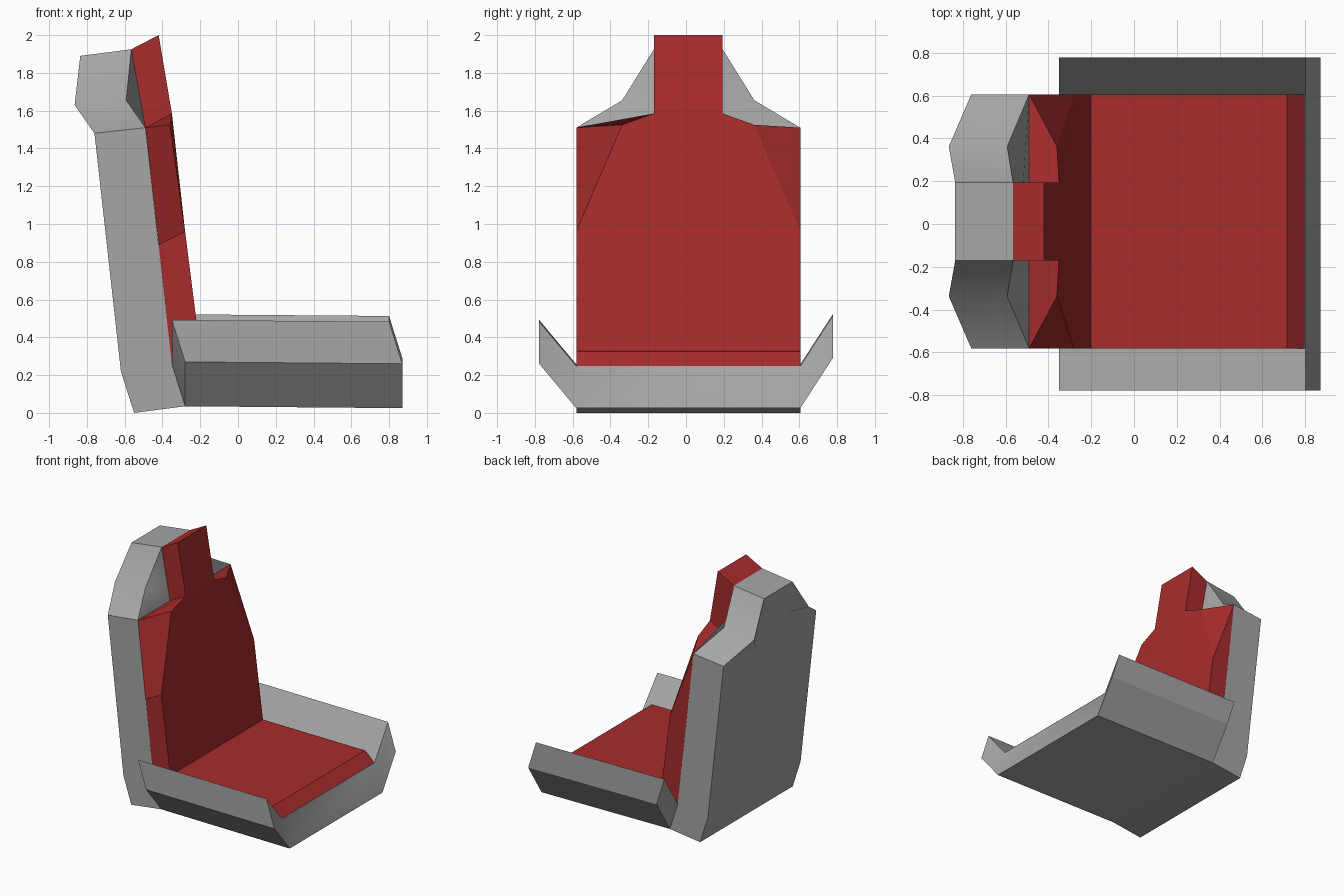
import bpy, bmesh
from math import radians

if "Cube" in bpy.data.objects:
    bpy.data.objects.remove(bpy.data.objects["Cube"])

CY = 0.012  # centre line of the backrest


def material(name, color):
    m = bpy.data.materials.new(name)
    m.diffuse_color = (*color, 1)
    m.use_nodes = True
    m.node_tree.nodes["Principled BSDF"].inputs["Base Color"].default_value = m.diffuse_color
    return m


red = material("red_fabric", (0.39, 0.025, 0.025))
grey = material("grey_shell", (0.38, 0.38, 0.38))


def loft(name, rings, mat, smooth=False, split=None):
    """Skin a stack of equal-length closed rings and cap both ends."""
    bm = bmesh.new()
    rows = [[bm.verts.new(p) for p in r] for r in rings]
    n = len(rows[0])
    for k, (a, b) in enumerate(zip(rows, rows[1:])):
        for i in range(n):
            j = (i + 1) % n
            if (k, i) == split:  # fixed fold across one bent panel
                bm.faces.new((a[i], a[j], b[i]))
                bm.faces.new((a[j], b[j], b[i]))
            else:
                bm.faces.new((a[i], a[j], b[j], b[i]))
    for r in (rows[0], rows[-1]):
        if n == 8:
            for q in (r[:4], r[4:], (r[3], r[4], r[7], r[0])):
                bm.faces.new(q)
        else:
            bm.faces.new(r)
    bmesh.ops.remove_doubles(bm, verts=bm.verts, dist=0.0005)
    bmesh.ops.recalc_face_normals(bm, faces=bm.faces)
    me = bpy.data.meshes.new(name)
    bm.to_mesh(me)
    bm.free()
    ob = bpy.data.objects.new(name, me)
    bpy.context.collection.objects.link(ob)
    me.materials.append(mat)
    if smooth:
        me.shade_smooth()
        me.set_sharp_from_angle(angle=radians(32))
    return ob


def mirrored(half):
    """Close a half ring of (x, half width, z) across the centre line."""
    return ([(x, CY + w, z) for x, w, z in half] +
            [(x, CY - w, z) for x, w, z in reversed(half)])


def extruded(profile, y0, y1):
    return [[(x, y, z) for x, z in profile] for y in (y0, y1)]


W, M, N = 0.593, 0.35, 0.182  # half widths: body, shoulder, neck

# Backrest shell: rear neck, rear outer, front outer, front neck per level
shell = [
    [(-.55, N, 0), (-.55, W, 0), (-.28, W, .035), (-.28, N, .035)],
    [(-.62, N, .22), (-.62, W, .22), (-.35, W, .26), (-.35, N, .26)],
    [(-.76, N, 1.48), (-.76, W, 1.48), (-.49, W, 1.51), (-.49, N, 1.51)],
    [(-.786, N, 1.63), (-.865, M, 1.63), (-.592, M, 1.655), (-.517, N, 1.66)],
    [(-.835, N, 1.89), (-.835, N, 1.89), (-.565, N, 1.925), (-.565, N, 1.925)],
]
loft("backrest_shell", [mirrored(h) for h in shell], grey, smooth=True)

# Backrest cushion with tapered shoulders
pad = [
    [(-.35, N, .26), (-.35, W, .26), (-.19, W, .25), (-.19, N, .25)],
    [(-.42, N, .89), (-.42, W, .89), (-.28, W, .96), (-.28, N, .96)],
    [(-.49, N, 1.51), (-.49, W, 1.51), (-.36, M, 1.525), (-.35, N, 1.585)],
]
loft("backrest_cushion", [mirrored(h) for h in pad], red, split=(1, 1))

# Headrest cushion
loft("headrest_cushion", extruded(
    [(-.49, 1.51), (-.35, 1.585), (-.42, 2.0), (-.565, 1.925)],
    CY - N, CY + N), red)

# Seat pan with flared side bolsters, lofted across the width
pan = []
for y, lift in ((-.777, .235), (CY - W, 0), (CY + W, 0), (.777, .265)):
    pan.append([(x, y, z + lift) for x, z in
                ((-.28, .035), (.87, .025), (.80, .248), (-.35, .257))])
loft("seat_pan", pan, grey, smooth=True)

# Seat cushion with sloped front edge
loft("seat_cushion", extruded(
    [(-.35, .25), (.80, .245), (.715, .325), (-.2, .33)],
    CY - W, CY + W), red)
